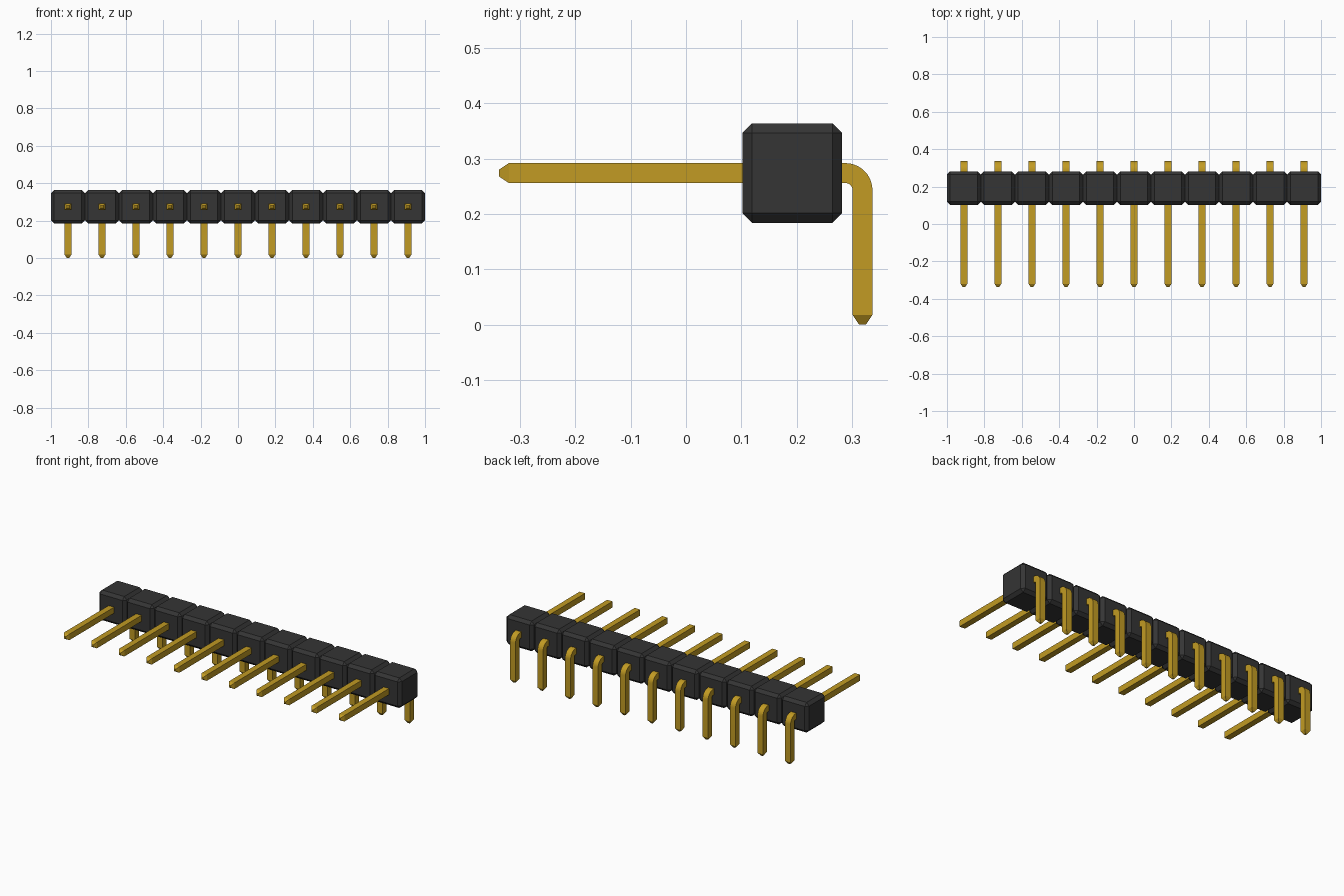
import bpy, bmesh, math
from mathutils import Vector

cube = bpy.data.objects.get("Cube")
if cube:
    bpy.data.objects.remove(cube, do_unlink=True)

COUNT = 11
PITCH = 2 / COUNT
HALF = 0.018                  # half thickness of a pin
PIN_Z, LEG_Y = 0.274, 0.319   # centre lines of the two pin arms


def material(name, rgb):
    m = bpy.data.materials.new(name)
    m.use_nodes = True
    m.diffuse_color = (*rgb, 1)
    bsdf = m.node_tree.nodes["Principled BSDF"]
    bsdf.inputs["Base Color"].default_value = (*rgb, 1)
    bsdf.inputs["Roughness"].default_value = 0.5
    return m


def finish(bm, name, mat):
    bmesh.ops.recalc_face_normals(bm, faces=bm.faces)
    mesh = bpy.data.meshes.new(name)
    bm.to_mesh(mesh)
    bm.free()
    mesh.materials.append(mat)
    return mesh


def housing_mesh(mat):
    # Cube with every edge chamfered
    bm = bmesh.new()
    bmesh.ops.create_cube(bm, size=1)
    bmesh.ops.scale(bm, vec=(PITCH, 0.18, 0.18), verts=bm.verts)
    bmesh.ops.bevel(bm, geom=bm.edges[:], offset=0.0175, segments=1, affect='EDGES')
    return finish(bm, "housing_block", mat)


def pin_mesh(mat):
    # Square section swept along an L path: (y, z, direction angle, half size)
    bend_r = 0.031
    cy, cz = LEG_Y - bend_r, PIN_Z - bend_r
    path = [(-0.338, PIN_Z, 0, 0.006), (-0.32, PIN_Z, 0, HALF)]
    steps = 10
    for i in range(steps + 1):
        a = math.pi / 2 * i / steps
        path.append((cy + bend_r * math.sin(a), cz + bend_r * math.cos(a), a, HALF))
    path += [(LEG_Y, 0.018, math.pi / 2, HALF), (LEG_Y, 0, math.pi / 2, 0.006)]

    bm = bmesh.new()
    rings = []
    for y, z, a, h in path:
        normal = Vector((0, math.sin(a), math.cos(a)))
        rings.append([bm.verts.new(Vector((sx * h, y, z)) + normal * sn * h)
                      for sx, sn in ((-1, -1), (1, -1), (1, 1), (-1, 1))])
    for r0, r1 in zip(rings, rings[1:]):
        for k in range(4):
            j = (k + 1) % 4
            bm.faces.new((r0[k], r0[j], r1[j], r1[k]))
    bm.faces.new(rings[0])
    bm.faces.new(rings[-1])
    return finish(bm, "pin", mat)


block = housing_mesh(material("black plastic", (0.035, 0.035, 0.035)))
pin = pin_mesh(material("gold metal", (0.54, 0.33, 0.017)))

# Row of identical housing blocks, each with its bent pin
for i in range(COUNT):
    x = (i - (COUNT - 1) / 2) * PITCH
    for name, mesh, loc in (("housing_block", block, (x, 0.192, PIN_Z)),
                            ("pin", pin, (x, 0, 0))):
        ob = bpy.data.objects.new(f"{name}_{i + 1}", mesh)
        ob.location = loc
        bpy.context.collection.objects.link(ob)

# Smooth the bend while keeping the square edges sharp
bpy.ops.object.select_all(action='DESELECT')
first = bpy.data.objects["pin_1"]
first.select_set(True)
bpy.context.view_layer.objects.active = first
bpy.ops.object.shade_smooth_by_angle(angle=math.radians(25))
first.select_set(False)
